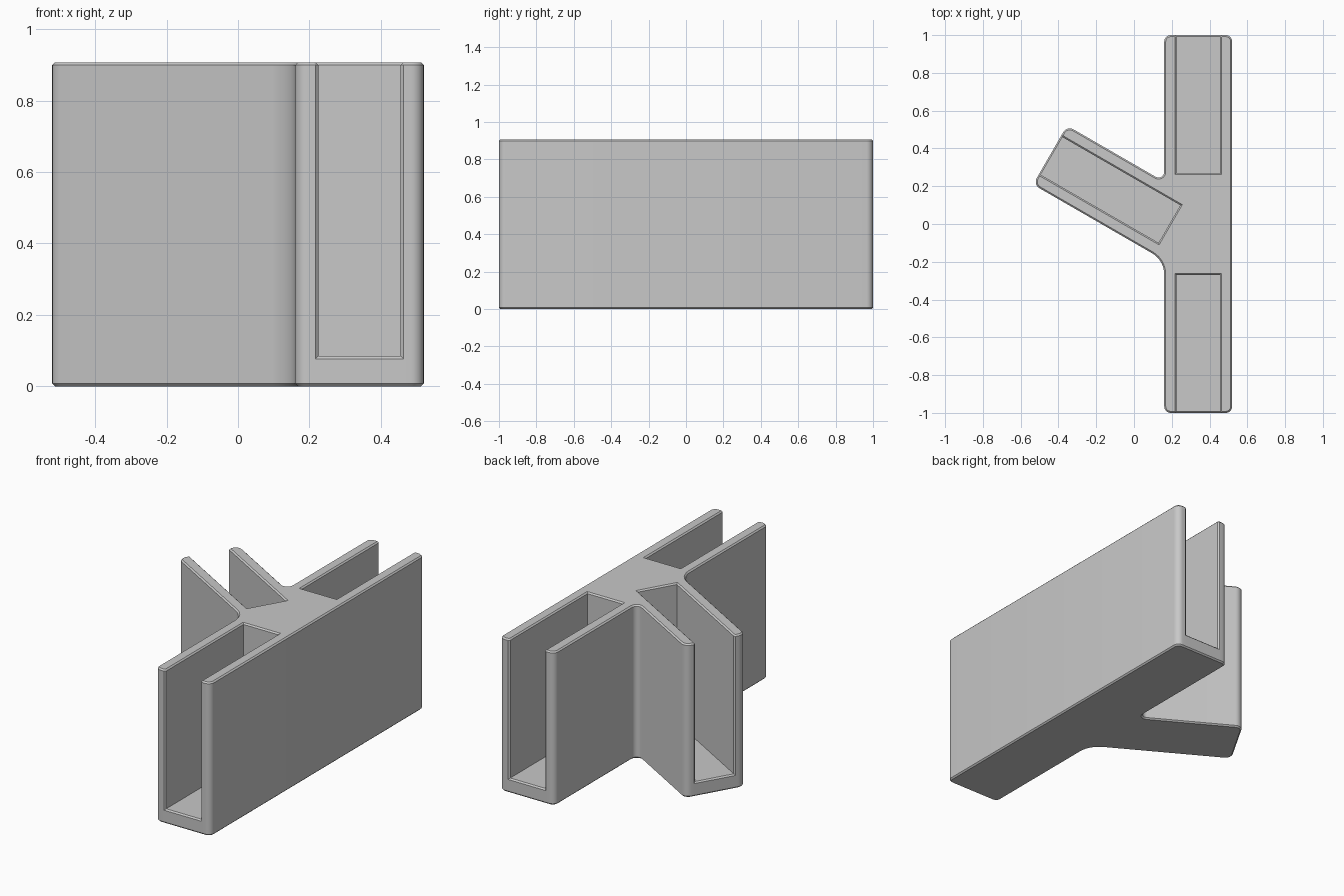
import bpy, bmesh, math
from mathutils import Vector

cube = bpy.data.objects.get("Cube")
if cube:
    bpy.data.objects.remove(cube, do_unlink=True)

HEIGHT, FLOOR = 0.907, 0.085
HALF_W, HALF_SLOT, SLOT_LEN = 0.18, 0.115, 0.73
BAR_X, CHAMFER = 0.34, 0.008

grey = bpy.data.materials.new("plain grey")
grey.use_nodes = True
COLOUR = (0.58, 0.58, 0.58, 1)
grey.diffuse_color = COLOUR
grey.node_tree.nodes["Principled BSDF"].inputs["Base Color"].default_value = COLOUR


def fillet(prev, corner, nxt, r, steps=7):
    """Arc of radius r that replaces a corner, convex or concave."""
    a, b = (prev - corner).normalized(), (nxt - corner).normalized()
    half = a.angle(b) / 2
    centre = corner + (a + b).normalized() * (r / math.sin(half))
    reach = r / math.tan(half)
    u = (corner + a * reach - centre).normalized()
    v = (corner + b * reach - centre).normalized()
    sweep = math.pi - 2 * half
    return [centre + (u * math.sin(sweep * (1 - i / steps))
                      + v * math.sin(sweep * i / steps)) * (r / math.sin(sweep))
            for i in range(steps + 1)]


def slot(end, d):
    """Slot outline with chamfered mouth, d pointing out of the end."""
    t = Vector((-d.y, d.x))
    half = [end - t * (HALF_SLOT + CHAMFER),
            end - t * HALF_SLOT - d * CHAMFER,
            end - t * HALF_SLOT - d * SLOT_LEN]
    return half + [p + t * (2 * (end - p).dot(t)) for p in reversed(half)]


def inset(points, amount):
    """Move a counter-clockwise outline inwards by an even amount."""
    result = []
    for i, p in enumerate(points):
        e1 = (p - points[i - 1]).normalized()
        e2 = (points[(i + 1) % len(points)] - p).normalized()
        n1, n2 = Vector((-e1.y, e1.x)), Vector((-e2.y, e2.x))
        result.append(p + (n1 + n2) * (amount / (1 + n1.dot(n2))))
    return result


# Outline of the straight bar with the slanted arm
axis = Vector((math.cos(math.radians(150)), math.sin(math.radians(150))))
side = Vector((axis.y, -axis.x))
arm_start = Vector((0.1875, 0))
arm_end = arm_start + axis * SLOT_LEN
outer, inner = BAR_X + HALF_W, BAR_X - HALF_W


def meet(p):
    """Where an arm side through p meets the bar's inner side."""
    return p + axis * ((inner - p.x) / axis.x)


front_slot = slot(Vector((BAR_X, -1)), Vector((0, -1)))
back_slot = slot(Vector((BAR_X, 1)), Vector((0, 1)))
arm_slot = slot(arm_end, axis)

# Each corner has a radius and the slot that follows it, if any
corners = [
    (Vector((inner, -1)), 0.035, front_slot),
    (Vector((outer, -1)), 0.035, []),
    (Vector((outer, 1)), 0.035, back_slot),
    (Vector((inner, 1)), 0.035, []),
    (meet(arm_start + side * HALF_W), 0.03, []),
    (arm_end + side * HALF_W, 0.04, arm_slot),
    (arm_end - side * HALF_W, 0.04, []),
    (meet(arm_start - side * HALF_W), 0.13, []),
]
outline, in_slot, mouths = [], [], []
for i, (point, radius, cut) in enumerate(corners):
    arc = fillet(corners[i - 1][0], point, corners[(i + 1) % len(corners)][0], radius)
    outline += arc
    in_slot += [False] * len(arc)
    if cut:
        mouths.append(len(outline))
        outline += cut
        in_slot += [False, True, True, True, True, False]

bm = bmesh.new()


def ring(points, heights):
    return [bm.verts.new((p.x, p.y, z)) for p, z in zip(points, heights)]


def bridge(low, high):
    for i in range(len(low)):
        bm.faces.new((low[i - 1], low[i], high[i], high[i - 1]))


# Walls around the slots, with a chamfered top
count = len(outline)
wall_low = ring(outline, [FLOOR if s else FLOOR - CHAMFER for s in in_slot])
wall_high = ring(outline, [HEIGHT - CHAMFER] * count)
rim = ring(inset(outline, CHAMFER), [HEIGHT] * count)
bridge(wall_low, wall_high)
bridge(wall_high, rim)
bm.faces.new(rim)

# Solid base below the slots, with a chamfered underside
base_points = [p for p, s in zip(outline, in_slot) if not s]
base_high = [v for v, s in zip(wall_low, in_slot) if not s]
base_low = ring(base_points, [CHAMFER] * len(base_points))
sole = ring(inset(base_points, CHAMFER), [0] * len(base_points))
bridge(base_low, base_high)
bridge(sole, base_low)
bm.faces.new(list(reversed(sole)))

# Slot floors and their chamfered front edges
for m in mouths:
    a, b, c, d, e, f = wall_low[m:m + 6]
    bm.faces.new((a, f, e, b))
    bm.faces.new((b, e, d, c))

bmesh.ops.recalc_face_normals(bm, faces=bm.faces)
mesh = bpy.data.meshes.new("panel_connector")
bm.to_mesh(mesh)
bm.free()
mesh.materials.append(grey)
body = bpy.data.objects.new("panel_connector", mesh)
bpy.context.collection.objects.link(body)
bpy.context.view_layer.objects.active = body
body.select_set(True)
bpy.ops.object.shade_smooth_by_angle(angle=math.radians(30))
